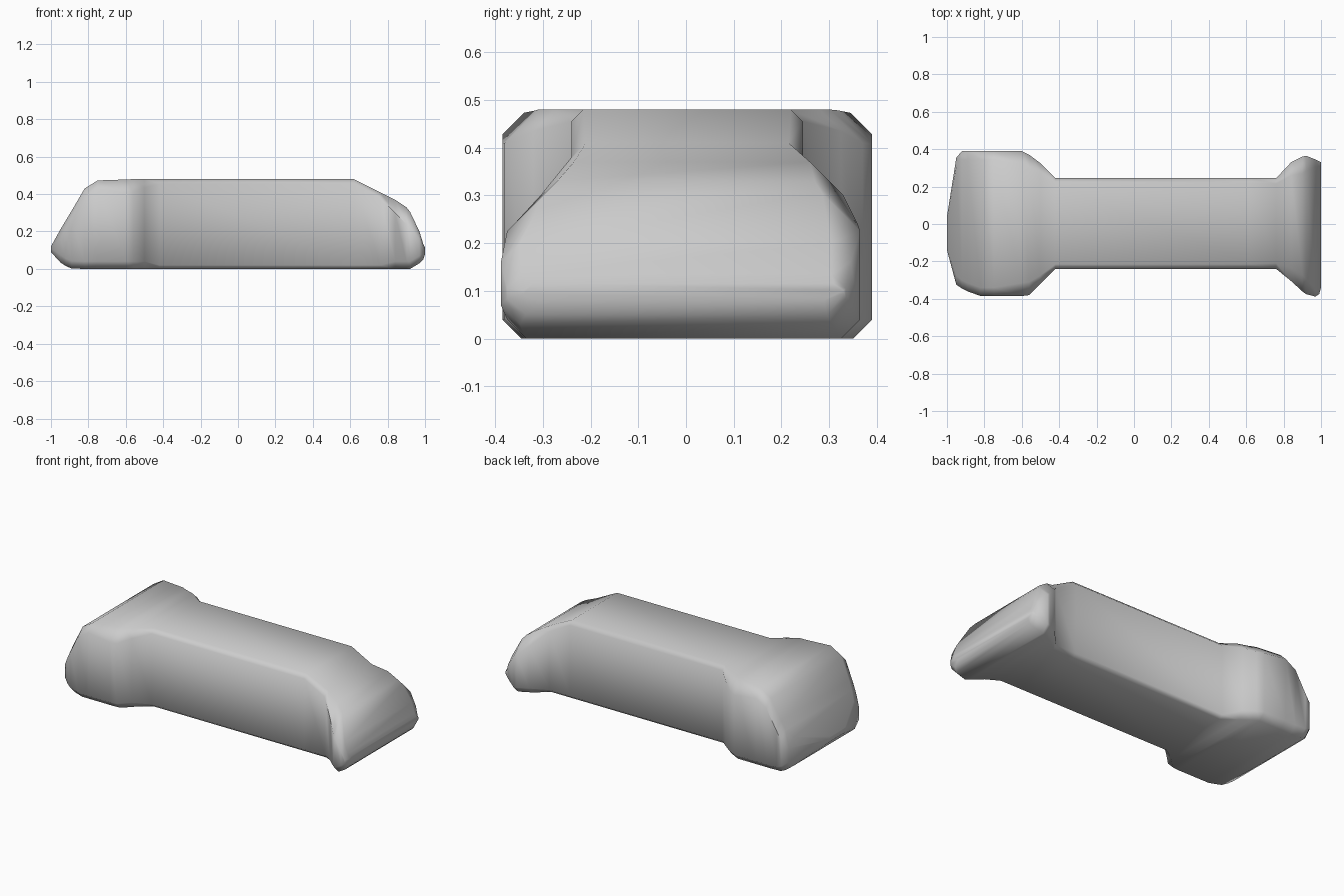
import bpy, bmesh

# Cross-sections along x: x, bottom z, top z, half width at +y, half width at -y, top chamfer
SECTIONS = [
    (-1.00, 0.09, 0.12, 0.04, 0.14, 0.02),
    (-0.95, 0.035, 0.21, 0.355, 0.325, 0.05),
    (-0.92, 0.015, 0.26, 0.39, 0.345, 0.045),
    (-0.89, 0.002, 0.31, 0.39, 0.36, 0.045),
    (-0.82, 0.00, 0.43, 0.39, 0.385, 0.045),
    (-0.75, 0.00, 0.473, 0.39, 0.385, 0.045),
    (-0.60, 0.00, 0.478, 0.39, 0.385, 0.07),
    (-0.56, 0.00, 0.48, 0.37, 0.38, 0.07),
    (-0.50, 0.00, 0.48, 0.325, 0.32, 0.045),
    (-0.42, 0.00, 0.48, 0.245, 0.24, 0.025),
    (0.62, 0.00, 0.48, 0.245, 0.24, 0.025),
    (0.76, 0.00, 0.41, 0.245, 0.24, 0.03),
    (0.84, 0.00, 0.37, 0.33, 0.305, 0.07),
    (0.90, 0.00, 0.33, 0.36, 0.36, 0.09),
    (0.92, 0.00, 0.305, 0.365, 0.375, 0.08),
    (0.97, 0.03, 0.20, 0.345, 0.388, 0.04),
    (0.99, 0.05, 0.135, 0.335, 0.375, 0.03),
    (1.00, 0.08, 0.115, 0.33, 0.34, 0.02),
]


def ring(bm, x, zb, zt, wp, wm, ct):
    """One rectangular section with chamfered corners."""
    h = zt - zb
    cb = 0.02 if -0.45 < x < 0.8 else 0.04
    tz, bz = min(ct, 0.4 * h), min(cb, 0.4 * h)
    pts = [(-wm + cb, zb), (wp - cb, zb), (wp, zb + bz), (wp, zt - tz),
           (wp - ct, zt), (-wm + ct, zt), (-wm, zt - tz), (-wm, zb + bz)]
    return [bm.verts.new((x, y, z)) for y, z in pts]


# Body with flared ends
bm = bmesh.new()
rings = [ring(bm, *s) for s in SECTIONS]
for a, b in zip(rings, rings[1:]):
    for i in range(8):
        j = (i + 1) % 8
        bm.faces.new((a[i], a[j], b[j], b[i]))
bm.faces.new(rings[0])
bm.faces.new(rings[-1])
bmesh.ops.recalc_face_normals(bm, faces=bm.faces)
mesh = bpy.data.meshes.new("flared_body")
bm.to_mesh(mesh)
bm.free()
body = bpy.data.objects.new("flared_body", mesh)
bpy.context.collection.objects.link(body)

# Smooth shading across the chamfers
bpy.context.view_layer.objects.active = body
body.select_set(True)
bpy.ops.object.shade_smooth_by_angle(angle=1.05)
